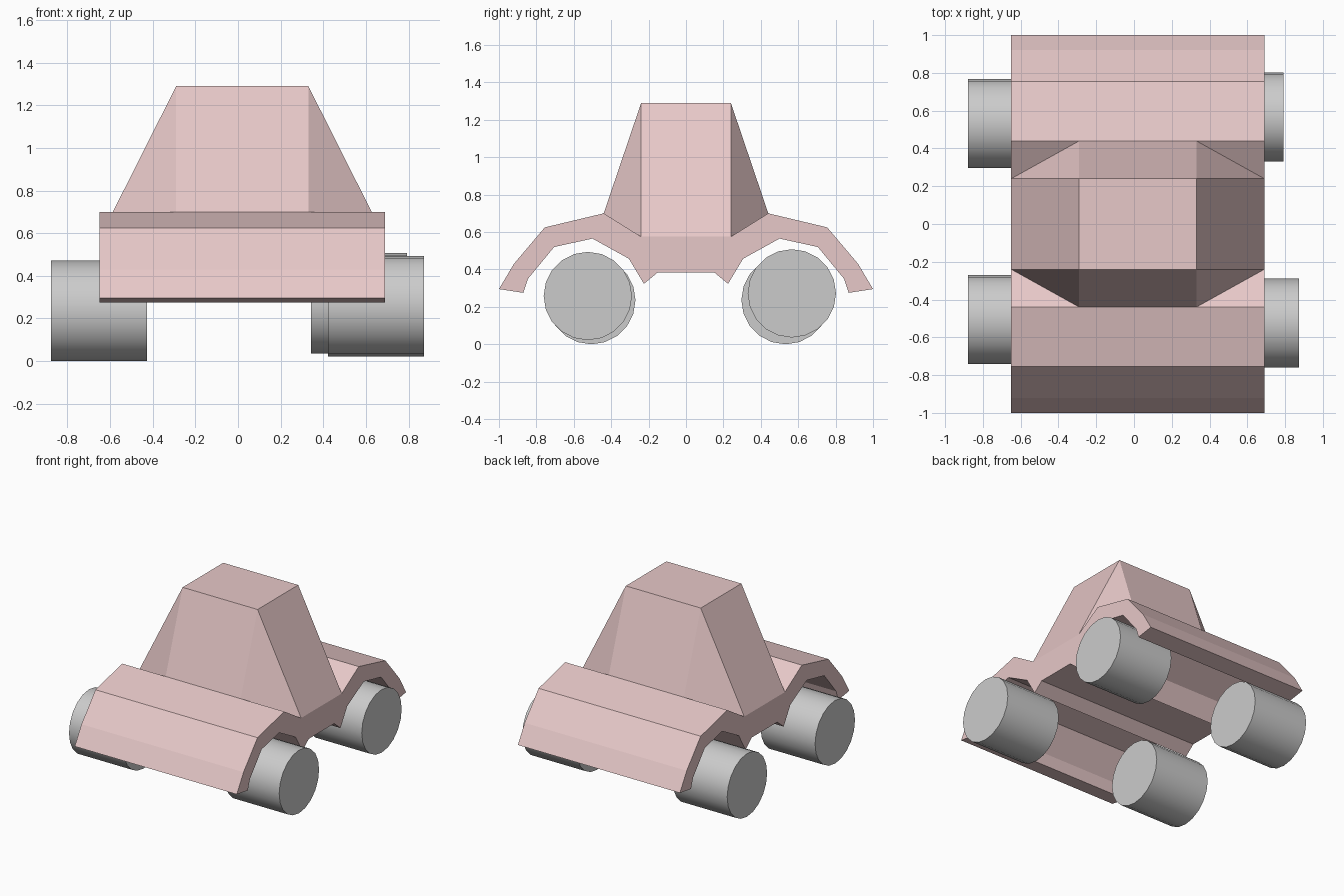
import bpy, bmesh, math

if "Cube" in bpy.data.objects:
    bpy.data.objects.remove(bpy.data.objects["Cube"])

X0, X1 = -0.65, 0.69      # body sides
R0, R1 = -0.29, 0.33      # roof sides
ROOF_Z = 1.29

paint = bpy.data.materials.new("dusty_pink_paint")
paint.diffuse_color = (0.8, 0.58, 0.58, 1)
paint.use_nodes = True
paint.node_tree.nodes["Principled BSDF"].inputs["Base Color"].default_value = paint.diffuse_color

# Body side profile (y, z): rear half from cabin sill over the fender to the belly
half = [(0.24, 0.575), (0.44, 0.70), (0.755, 0.625), (0.92, 0.43), (1.0, 0.295),
        (0.87, 0.275), (0.845, 0.35), (0.705, 0.52), (0.50, 0.565),
        (0.305, 0.457), (0.225, 0.323), (0.15, 0.385)]
profile = half + [(-y, z) for y, z in reversed(half)]
n = len(profile)

bm = bmesh.new()
left = [bm.verts.new((X0, y, z)) for y, z in profile]
right = [bm.verts.new((X1, y, z)) for y, z in profile]
bm.faces.new(left)
bm.faces.new(right)

# Fenders, wheel arches and belly
for i in range(1, n - 2):
    if i == 1 or i == n - 3:
        continue
    bm.faces.new((left[i], left[i + 1], right[i + 1], right[i]))

# Cabin: roof, windscreens, sides and folded corners
roof, base = {}, {}
for s in (1, -1):
    for x in (R0, R1):
        roof[x, s] = bm.verts.new((x, s * 0.24, ROOF_Z))
        base[x, s] = bm.verts.new((x, s * 0.44, 0.70))
bm.faces.new((roof[R0, 1], roof[R1, 1], roof[R1, -1], roof[R0, -1]))
for s, inner, outer, hood in ((1, 0, 1, 2), (-1, n - 1, n - 2, n - 3)):
    bm.faces.new((roof[R0, s], roof[R1, s], base[R1, s], base[R0, s]))
    bm.faces.new((left[outer], base[R0, s], base[R1, s], right[outer],
                  right[hood], left[hood]))
    for x, side in ((R0, left), (R1, right)):
        bm.faces.new((roof[x, s], base[x, s], side[inner]))
        bm.faces.new((base[x, s], side[outer], side[inner]))
for x, side in ((R0, left), (R1, right)):
    bm.faces.new((roof[x, 1], roof[x, -1], side[n - 1], side[0]))

bmesh.ops.recalc_face_normals(bm, faces=bm.faces[:])
mesh = bpy.data.meshes.new("car_body")
bm.to_mesh(mesh)
bm.free()
mesh.materials.append(paint)
bpy.context.collection.objects.link(bpy.data.objects.new("car_body", mesh))


# Wheels: slightly uneven placement
def wheel(name, x, y, z):
    bpy.ops.mesh.primitive_cylinder_add(vertices=20, radius=0.236, depth=0.45,
                                        location=(x, y, z),
                                        rotation=(0, math.pi / 2, 0))
    bpy.context.object.name = name
    bpy.ops.object.shade_smooth_by_angle(angle=math.radians(30))


wheel("front_left_wheel", -0.653, -0.506, 0.236)
wheel("rear_left_wheel", -0.653, 0.532, 0.236)
wheel("front_right_wheel", 0.648, -0.525, 0.258)
wheel("rear_right_wheel", 0.567, 0.566, 0.272)
